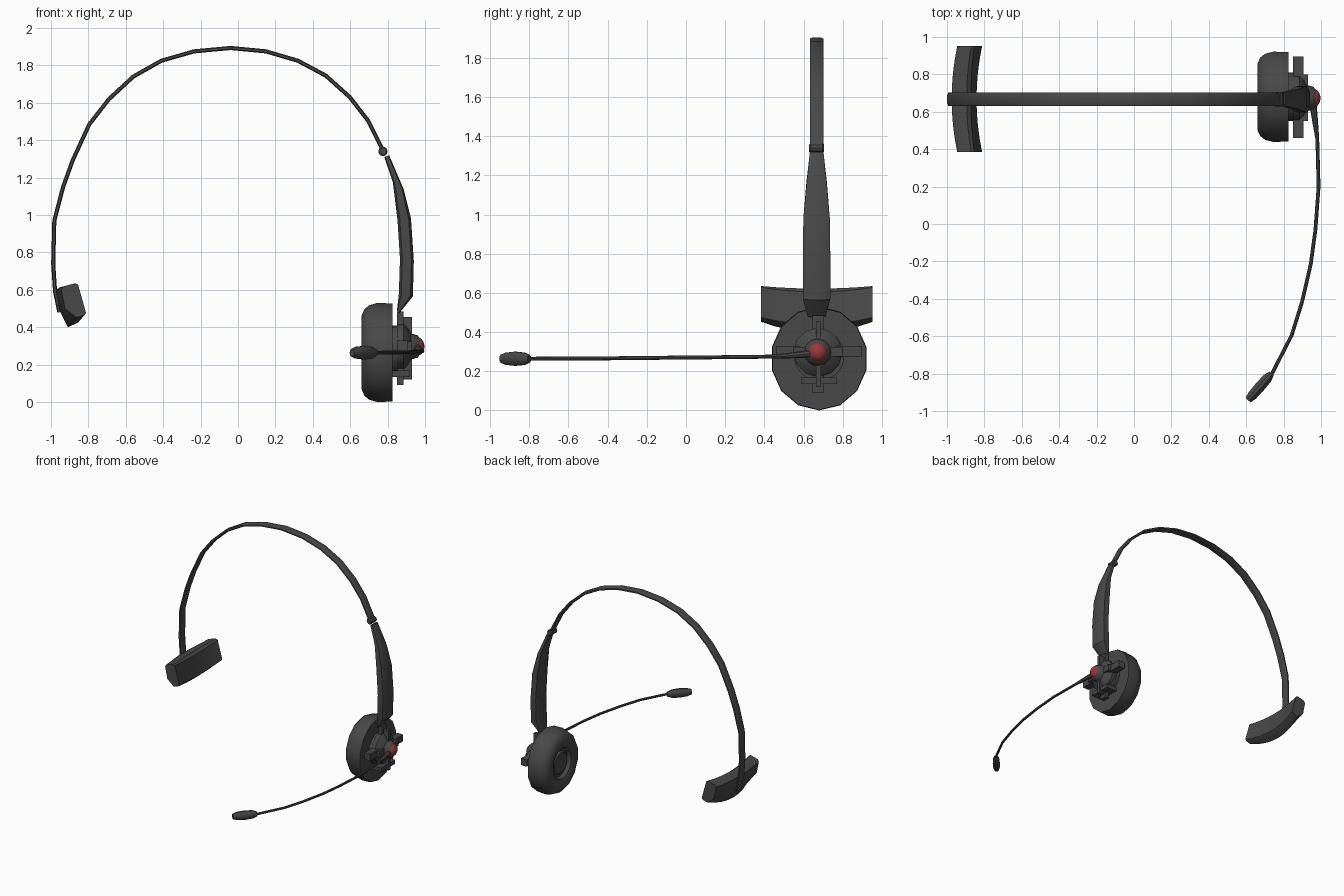
import bpy, bmesh, math
from mathutils import Vector

if "Cube" in bpy.data.objects:
    bpy.data.objects.remove(bpy.data.objects["Cube"])

def material(name, col):
    m = bpy.data.materials.new(name)
    m.diffuse_color = (*col, 1)
    m.use_nodes = True
    m.node_tree.nodes["Principled BSDF"].inputs["Base Color"].default_value = m.diffuse_color
    return m

GREY = material("dark_grey", (0.065, 0.065, 0.065))
RED = material("red", (0.30, 0.04, 0.04))
CY, CZ = 0.68, 0.265          # ear cup axis
HY, HZ = 0.673, 0.297         # hub axis

def loft(name, rings, mat=GREY, angle=35):
    """Skin a list of equal-length rings, capping both ends."""
    bm = bmesh.new()
    vs = [[bm.verts.new(p) for p in r] for r in rings]
    n = len(vs[0])
    for a, b in zip(vs, vs[1:]):
        for i in range(n):
            j = (i + 1) % n
            bm.faces.new((a[i], a[j], b[j], b[i]))
    bm.faces.new(vs[0])
    bm.faces.new(vs[-1])
    bmesh.ops.recalc_face_normals(bm, faces=bm.faces)
    me = bpy.data.meshes.new(name)
    bm.to_mesh(me)
    bm.free()
    me.materials.append(mat)
    ob = bpy.data.objects.new(name, me)
    bpy.context.collection.objects.link(ob)
    bpy.ops.object.select_all(action='DESELECT')
    ob.select_set(True)
    bpy.context.view_layer.objects.active = ob
    bpy.ops.object.shade_smooth_by_angle(angle=math.radians(angle))
    return ob

def circle(n):
    return [(math.cos(2 * math.pi * i / n), math.sin(2 * math.pi * i / n)) for i in range(n)]

def sweep(name, path, sizes, cross, ref, mat=GREY):
    """Sweep a cross-section along a path; sizes gives (side, up) scale per point."""
    P = [Vector(p) for p in path]
    rings = []
    for i, p in enumerate(P):
        t = (P[min(i + 1, len(P) - 1)] - P[max(i - 1, 0)]).normalized()
        side = t.cross(Vector(ref)).normalized()
        up = side.cross(t)
        su, sv = sizes[i]
        rings.append([p + side * u * su + up * v * sv for u, v in cross])
    return loft(name, rings, mat)

def lathe(name, profile, y, z, n, mat=GREY, sy=1, turn=0.0, angle=40):
    """Turn an (x, radius) profile about an axis parallel to x."""
    a = [2 * math.pi * i / n + turn for i in range(n)]
    return loft(name, [[(x, y + r * sy * math.cos(t), z + r * math.sin(t)) for t in a]
                       for x, r in profile], mat, angle)

def box(name, x0, x1, y0, y1, z0, z1):
    return loft(name, [[(x, y0, z0), (x, y1, z0), (x, y1, z1), (x, y0, z1)] for x in (x0, x1)])

# Headband strip
band = [(-.955, .48), (-.978, .59), (-.988, .74), (-.982, .97), (-.935, 1.15), (-.885, 1.29),
        (-.795, 1.485), (-.69, 1.62), (-.56, 1.74), (-.41, 1.825), (-.235, 1.875), (-.04, 1.893),
        (.15, 1.875), (.32, 1.825), (.47, 1.745), (.598, 1.63), (.695, 1.505), (.775, 1.345)]
strip = [(1, .6), (.5, 1), (-.5, 1), (-1, .6), (-1, -.6), (-.5, -1), (.5, -1), (1, -.6)]
sweep("headband", [(x, .667, z) for x, z in band], [(.011, .035)] * len(band), strip, (0, 1, 0))

# Hinge pin between headband and arm
sweep("hinge_pin", [(.775, y, 1.34) for y in (.628, .635, .698, .705)],
      [(.019, .019), (.025, .025), (.025, .025), (.019, .019)], circle(10), (0, 0, 1))

# Tapered arm: inner edge, outer edge, half width
arm = [((.782, 1.31), (.808, 1.32), .035), ((.828, 1.175), (.885, 1.14), .052),
       ((.853, .97), (.925, .98), .068), ((.866, .765), (.94, .755), .07),
       ((.86, .58), (.935, .565), .07), ((.85, .49), (.862, .475), .045)]
octo = [(1, .6), (.65, 1), (-.65, 1), (-1, .6), (-1, -.6), (-.65, -1), (.65, -1), (1, -.6)]
rings = []
for (x0, z0), (x1, z1), w in arm:
    rings.append([((x0 + x1) / 2 + u * (x1 - x0) / 2, .667 + v * w,
                   (z0 + z1) / 2 + u * (z1 - z0) / 2) for u, v in octo])
loft("arm", rings)

# Curved temple pad: blend a middle section into the end section
mid = [(-.975, .60), (-.95, .615), (-.895, .622), (-.872, .605), (-.842, .44), (-.855, .425), (-.91, .40), (-.955, .49)]
end = [(-.945, .60), (-.935, .617), (-.87, .635), (-.855, .628), (-.812, .475), (-.825, .463), (-.865, .452), (-.925, .50)]
rings = []
for i in range(9):
    s = -1 + i / 4
    k = s * s
    rings.append([(a + (c - a) * k, .668 + .284 * s, b + (d - b) * k)
                  for (a, b), (c, d) in zip(mid, end)])
loft("temple_pad", rings)

# Ear cushion with recessed centre
lathe("ear_cushion", [(.70, .02), (.70, .115), (.672, .13), (.66, .16), (.66, .195), (.675, .23),
                      (.70, .252), (.745, .265), (.825, .262), (.825, .02)],
      CY, CZ, 14, sy=.935, turn=math.pi / 14)
lathe("speaker_disc", [(.685, .085), (.705, .10)], CY, CZ, 14)

# Back plate and domed housing
lathe("back_plate", [(.815, .13), (.855, .13)], CY, .28, 16)
lathe("housing", [(.85, .125), (.885, .125), (.905, .105), (.925, .07), (.96, .06), (.98, .035)],
      HY, HZ, 12)

# Yoke bars
box("cross_bar", .85, .905, .46, .895, .272, .328)
box("vertical_bar", .85, .885, .645, .705, .09, .485)
box("vertical_rib", .88, .93, .664, .69, .12, .455)
box("short_cross_bar", .90, .93, .55, .80, .275, .325)
box("lower_clip", .82, .92, .587, .77, .135, .168)

# Red button
lathe("button", [(.94, .05), (.965, .05), (.982, .04), (.992, .024), (.997, .006)], HY, HZ, 12, RED)

# Microphone boom
boom = [(.955, .66, .292), (.967, .56, .283), (.98, .455, .275), (.987, .2, .272), (.97, -.03, .27),
        (.945, -.215, .268), (.898, -.418, .266), (.843, -.595, .265), (.735, -.805, .264)]
sweep("mic_boom", boom, [(.02, .02), (.016, .016)] + [(.01, .01)] * 7, circle(8), (0, 0, 1))

# Microphone capsule
A, B = Vector((.735, -.80, .264)), Vector((.61, -.942, .264))
sweep("mic_capsule", [A.lerp(B, t) for t in (0, .18, .5, .82, 1)],
      [(.016, .02), (.026, .033), (.028, .038), (.026, .033), (.018, .022)], circle(10), (0, 0, 1))
